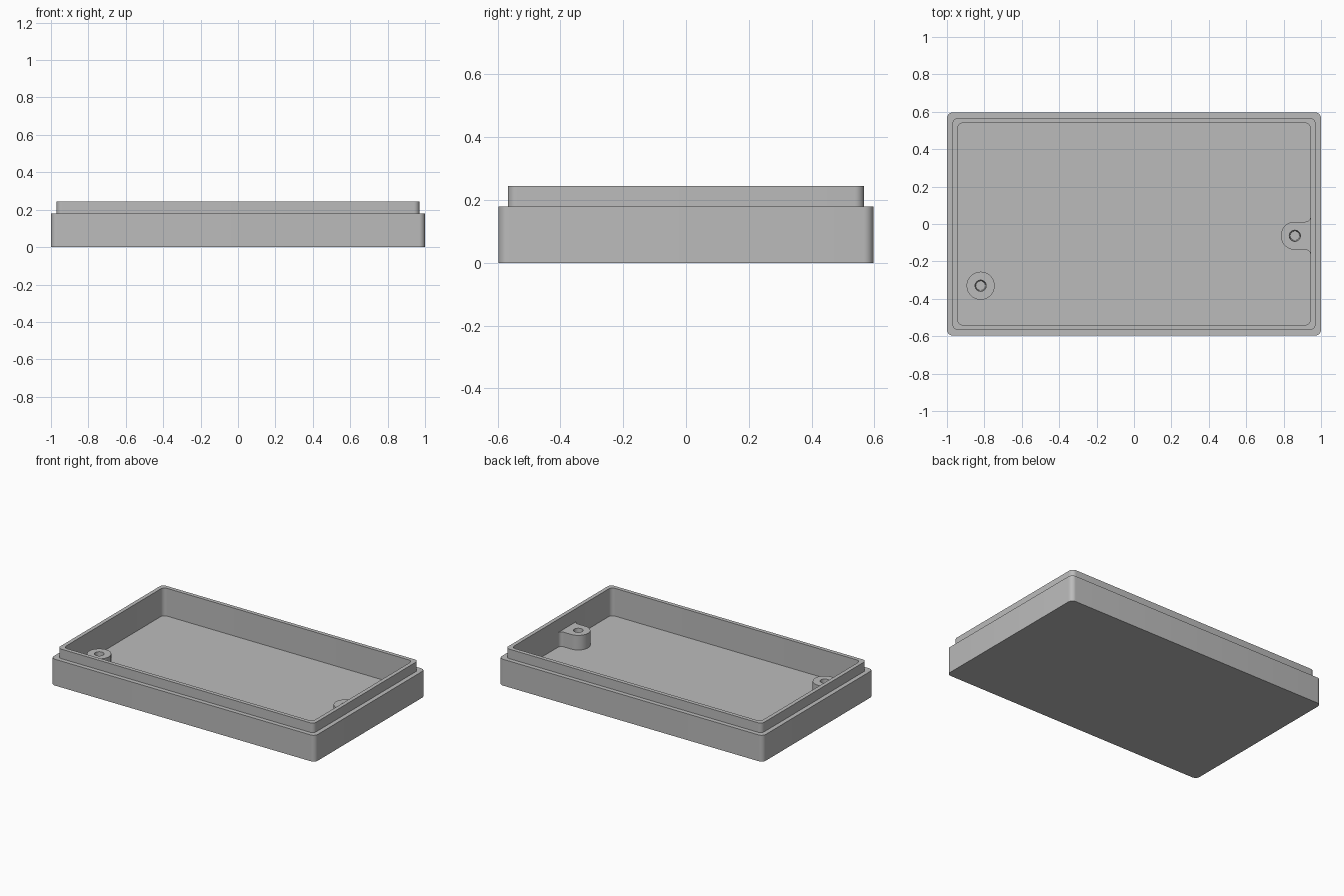
import bpy
import bmesh
from math import sin, cos, pi, radians

cube = bpy.data.objects.get("Cube")
if cube:
    bpy.data.objects.remove(cube, do_unlink=True)

FLOOR, LEDGE, RIM = 0.055, 0.18, 0.245
BOSS_TOP, BOSS_R = 0.155, 0.075

grey = bpy.data.materials.new("plain grey")
grey.use_nodes = True
colour = (0.5, 0.5, 0.5, 1)
grey.diffuse_color = colour
grey.node_tree.nodes["Principled BSDF"].inputs["Base Color"].default_value = colour


def arc(cx, cy, r, start, end, steps):
    """Points along an arc, angles in degrees."""
    angles = [radians(start + (end - start) * i / steps) for i in range(steps + 1)]
    return [(cx + r * cos(a), cy + r * sin(a)) for a in angles]


def rounded_rect(hx, hy, r):
    points = []
    for i, (sx, sy) in enumerate([(1, 1), (-1, 1), (-1, -1), (1, -1)]):
        points += arc(sx * (hx - r), sy * (hy - r), r, i * 90, i * 90 + 90, 8)
    return points


def add_ring(bm, points, z):
    return [bm.verts.new((x, y, z)) for x, y in points]


def bridge(bm, low, high):
    n = len(low)
    for i in range(n):
        j = (i + 1) % n
        bm.faces.new((low[i], low[j], high[j], high[i]))


def finish(bm, name, location=(0, 0, 0)):
    bmesh.ops.recalc_face_normals(bm, faces=bm.faces)
    mesh = bpy.data.meshes.new(name)
    bm.to_mesh(mesh)
    bm.free()
    mesh.materials.append(grey)
    obj = bpy.data.objects.new(name, mesh)
    obj.location = location
    bpy.context.collection.objects.link(obj)
    bpy.ops.object.select_all(action="DESELECT")
    obj.select_set(True)
    bpy.context.view_layer.objects.active = obj
    bpy.ops.object.shade_smooth_by_angle(angle=radians(30))


# Tray: one continuous skin from the underside, over the lip, to the inner floor
outer = rounded_rect(1.0, 0.597, 0.032)
lip = rounded_rect(0.97, 0.567, 0.03)
inner = rounded_rect(0.943, 0.54, 0.03)
bm = bmesh.new()
rings = [add_ring(bm, p, z) for p, z in [
    (outer, 0), (outer, LEDGE), (lip, LEDGE),
    (lip, RIM), (inner, RIM), (inner, FLOOR)]]
for low, high in zip(rings, rings[1:]):
    bridge(bm, low, high)
bm.faces.new(rings[0])
bm.faces.new(rings[-1])
finish(bm, "tray")


def screw_boss(name, profile, x, y):
    """Upright boss with a blind, slightly tapered screw hole."""
    bm = bmesh.new()
    base = add_ring(bm, profile, FLOOR - 0.01)
    top = add_ring(bm, profile, BOSS_TOP)
    bridge(bm, base, top)
    bm.faces.new(base)
    hole_top = add_ring(bm, arc(0, 0, 0.03, 0, 360, 32)[:-1], BOSS_TOP)
    hole_end = add_ring(bm, arc(0, 0, 0.025, 0, 360, 32)[:-1], FLOOR + 0.005)
    bridge(bm, hole_end, hole_top)
    bm.faces.new(hole_end)
    edges = [bm.edges.get((ring[i - 1], ring[i]))
             for ring in (top, hole_top) for i in range(len(ring))]
    bmesh.ops.triangle_fill(bm, edges=edges, use_beauty=True)
    finish(bm, name, (x, y, 0))


# Free-standing round boss
screw_boss("round_boss", arc(0, 0, BOSS_R, 0, 360, 48)[:-1], -0.82, -0.33)

# Boss that blends into the end wall with two fillets
FILLET, REACH = 0.025, 0.083
flare = arc(REACH - FILLET, BOSS_R + FILLET, FILLET, 0, -90, 6)
wall_profile = ([(REACH + 0.01, BOSS_R + FILLET)] + flare
                + arc(0, 0, BOSS_R, 90, 270, 24)
                + [(x, -y) for x, y in reversed(flare)]
                + [(REACH + 0.01, -BOSS_R - FILLET)])
screw_boss("wall_boss", wall_profile, 0.86, -0.063)
